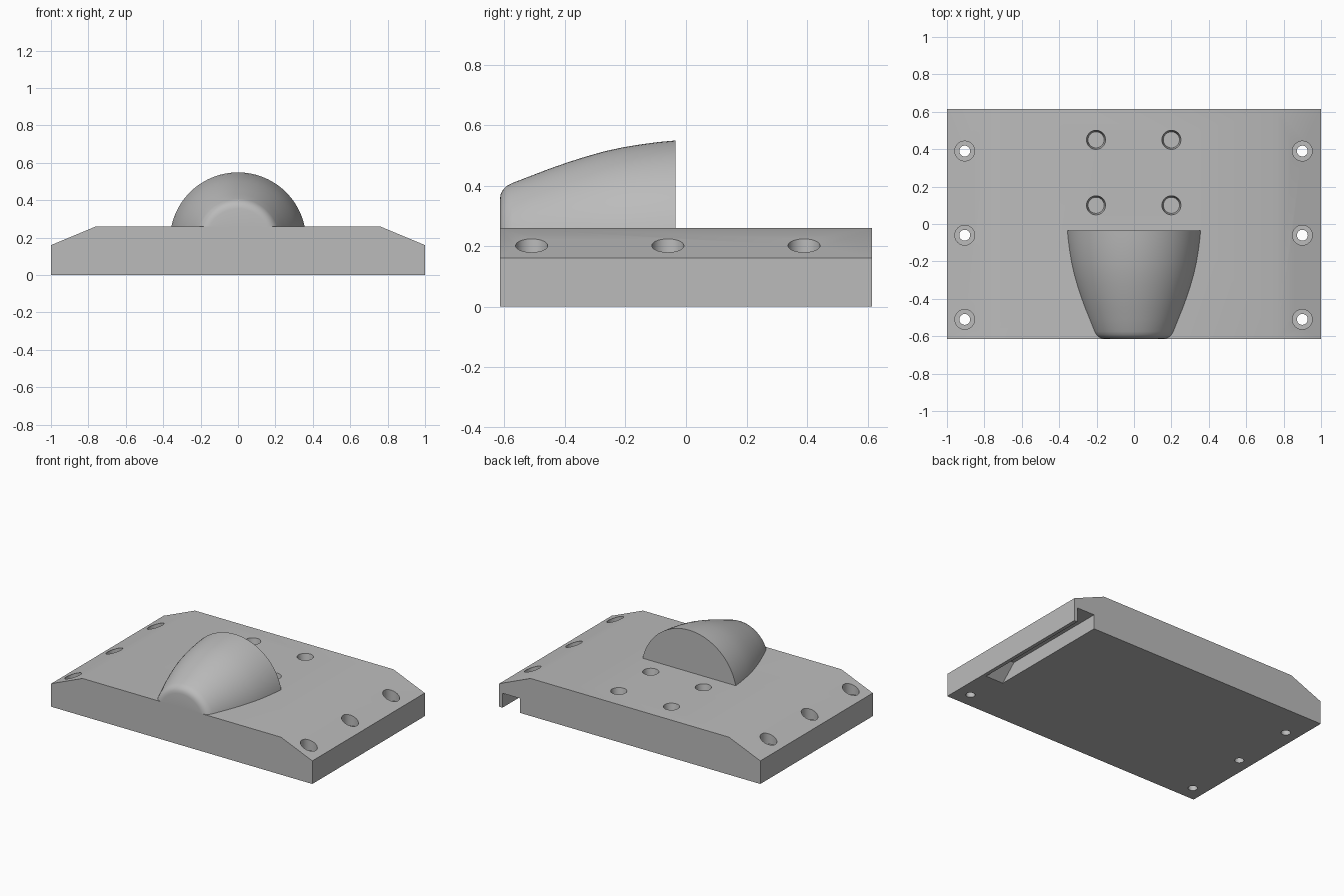
import bpy, bmesh, math
from mathutils import Matrix, Vector

if "Cube" in bpy.data.objects:
    bpy.data.objects.remove(bpy.data.objects["Cube"], do_unlink=True)

DEPTH, TOP, EDGE = 0.615, 0.26, 0.16   # half depth, deck height, height of the side edges

grey = bpy.data.materials.new("plain grey")
grey.use_nodes = True
GREY = (0.5, 0.5, 0.5, 1)
grey.diffuse_color = GREY
grey.node_tree.nodes["Principled BSDF"].inputs["Base Color"].default_value = GREY


def finish(name, bm):
    bmesh.ops.recalc_face_normals(bm, faces=bm.faces)
    mesh = bpy.data.meshes.new(name)
    bm.to_mesh(mesh)
    bm.free()
    mesh.materials.append(grey)
    ob = bpy.data.objects.new(name, mesh)
    bpy.context.collection.objects.link(ob)
    return ob


def prism(name, points, direction):
    """Extrude a closed outline of 3D points along a direction."""
    bm = bmesh.new()
    face = bm.faces.new([bm.verts.new(p) for p in points])
    new = bmesh.ops.extrude_face_region(bm, geom=[face])["geom"]
    bmesh.ops.translate(bm, verts=[v for v in new if isinstance(v, bmesh.types.BMVert)],
                        vec=Vector(direction))
    return finish(name, bm)


def drills(name, spots, r_low, r_high, low, high):
    """Several upright round cutters in one mesh."""
    bm = bmesh.new()
    for x, y in spots:
        bmesh.ops.create_cone(bm, cap_ends=True, segments=40, radius1=r_low, radius2=r_high,
                              depth=high - low,
                              matrix=Matrix.Translation((x, y, (low + high) / 2)))
    return finish(name, bm)


def smooth(ob):
    bpy.ops.object.select_all(action="DESELECT")
    bpy.context.view_layer.objects.active = ob
    ob.select_set(True)
    bpy.ops.object.shade_smooth_by_angle(angle=math.radians(30))


def cut(ob, cutter):
    cutter.hide_render = True
    mod = ob.modifiers.new("cut", "BOOLEAN")
    mod.operation, mod.solver, mod.object = "DIFFERENCE", "EXACT", cutter
    bpy.context.view_layer.objects.active = ob
    bpy.ops.object.modifier_apply(modifier=mod.name)
    bpy.data.objects.remove(cutter, do_unlink=True)


# Base plate with sloping shoulders
outline = [(-1, 0), (1, 0), (1, EDGE), (0.76, TOP), (-0.76, TOP), (-1, EDGE)]
base = prism("base_plate", [(x, -DEPTH, z) for x, z in outline], (0, 2 * DEPTH, 0))

# Channel under the left edge, open at the back, with a ramped front end
channel = [(-0.28, -0.01), (-0.16, 0.10), (DEPTH + 0.1, 0.10), (DEPTH + 0.1, -0.01)]
cut(base, prism("channel_cutter", [(0.84, y, z) for y, z in channel], (0.135, 0, 0)))

# Counterbored screw holes along both edges
screws = [(x, y) for x in (-0.905, 0.9) for y in (-0.51, -0.06, 0.39)]
cut(base, drills("counterbore_cutter", screws, 0.053, 0.053, 0.14, 0.4))
cut(base, drills("screw_hole_cutter", screws, 0.029, 0.029, -0.1, 0.4))

# Four shallow sockets on the deck
sockets = [(x, y) for x in (-0.203, 0.2) for y in (0.1, 0.45)]
cut(base, drills("socket_cutter", sockets, 0.043, 0.052, TOP - 0.045, TOP + 0.005))
smooth(base)

# Half-round tapered hood: a profile of (y, radius) turned about a lengthwise axis
AXIS_Z = 0.185
profile = [(-0.035, 0), (-0.035, 0.364), (-0.09, 0.359), (-0.15, 0.351), (-0.21, 0.341),
           (-0.27, 0.328), (-0.33, 0.311), (-0.39, 0.292), (-0.45, 0.271), (-0.51, 0.248),
           (-0.575, 0.223), (-0.592, 0.214), (-0.605, 0.201), (-0.612, 0.187),
           (-0.615, 0.170), (-0.615, 0)]
bm = bmesh.new()
ring = [bm.verts.new((0, y, AXIS_Z + r)) for y, r in profile]
edges = [bm.edges.new(pair) for pair in zip(ring, ring[1:])]
bmesh.ops.spin(bm, geom=ring + edges, cent=(0, 0, AXIS_Z), axis=(0, 1, 0),
               angle=math.tau, steps=96, use_merge=True)
bmesh.ops.remove_doubles(bm, verts=bm.verts, dist=1e-4)
bmesh.ops.bisect_plane(bm, geom=bm.verts[:] + bm.edges[:] + bm.faces[:],
                       plane_co=(0, 0, TOP), plane_no=(0, 0, 1), clear_inner=True)
smooth(finish("hood", bm))
